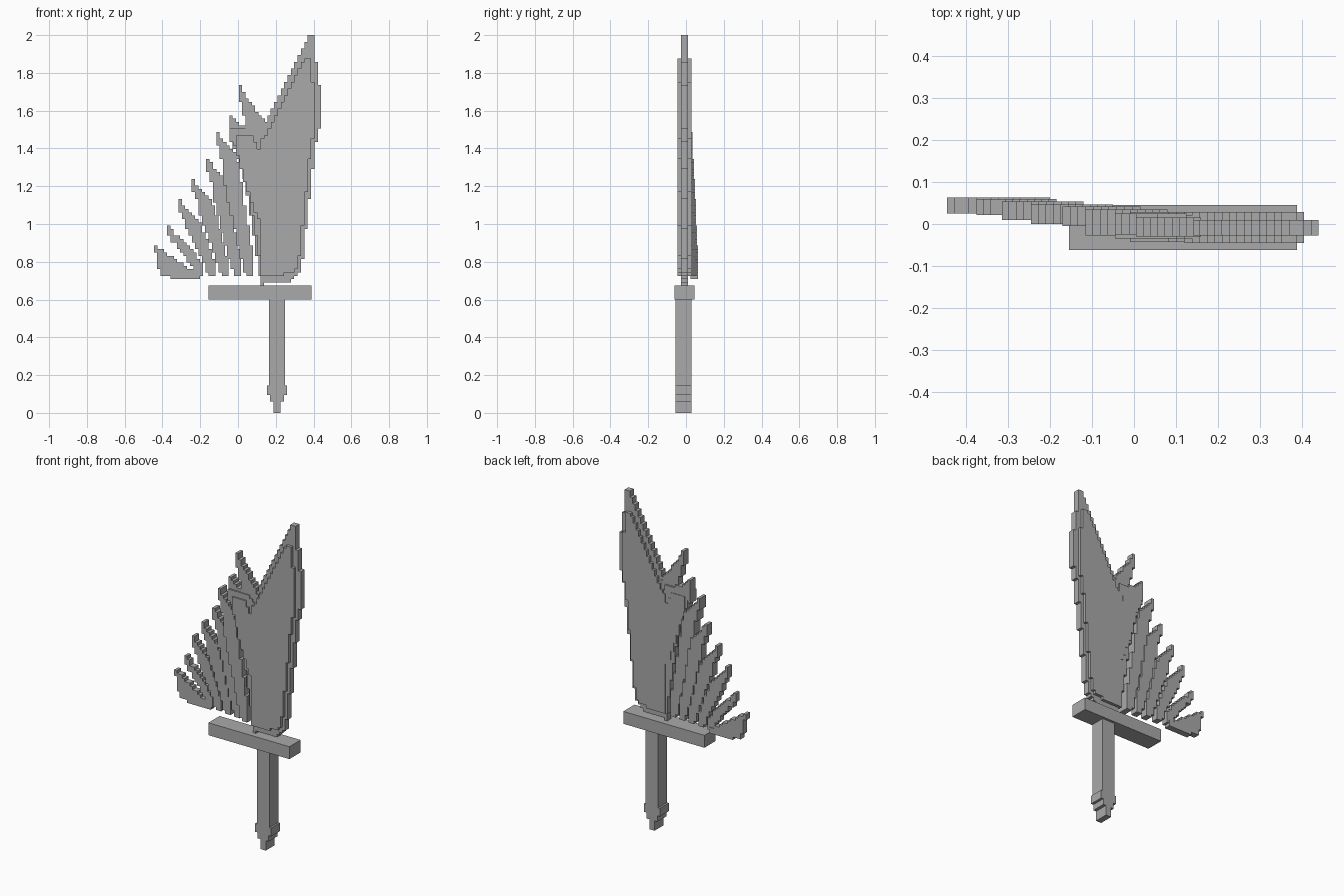
import bpy
import bmesh
import math

cube = bpy.data.objects.get("Cube")
if cube:
    bpy.data.objects.remove(cube)

VOXEL = 0.0177

steel = bpy.data.materials.new("plain_grey")
steel.use_nodes = True
GREY = (0.4, 0.4, 0.4, 1)
steel.diffuse_color = GREY
steel.node_tree.nodes["Principled BSDF"].inputs["Base Color"].default_value = GREY


def height_at(line, x):
    """Height of a left-to-right polyline at x."""
    if x <= line[0][0]:
        return line[0][1]
    for (xa, za), (xb, zb) in zip(line, line[1:]):
        if x <= xb:
            return za + (zb - za) * (x - xa) / (xb - xa)
    return line[-1][1]


def extrude(name, outline, y0, y1):
    """Solid plate from an outline in the front plane."""
    bm = bmesh.new()
    face = bm.faces.new([bm.verts.new((x, y0, z)) for x, z in outline])
    new = bmesh.ops.extrude_face_region(bm, geom=[face])["geom"]
    verts = [v for v in new if isinstance(v, bmesh.types.BMVert)]
    bmesh.ops.translate(bm, vec=(0, y1 - y0, 0), verts=verts)
    bmesh.ops.recalc_face_normals(bm, faces=bm.faces)
    mesh = bpy.data.meshes.new(name)
    bm.to_mesh(mesh)
    bm.free()
    mesh.materials.append(steel)
    obj = bpy.data.objects.new(name, mesh)
    bpy.context.collection.objects.link(obj)


def stepped_plate(name, top, bottom, y0, y1):
    """Plate between two polylines, cut into voxel-wide columns."""
    start, end = top[0][0], top[-1][0]
    count = max(1, round((end - start) / VOXEL))
    step = (end - start) / count
    upper, lower = [], []
    for i in range(count):
        xa, xb = start + i * step, start + (i + 1) * step
        hi = max(height_at(top, xa), height_at(top, xb))
        lo = min(height_at(bottom, xa), height_at(bottom, xb))
        hi, lo = round(hi / VOXEL) * VOXEL, round(lo / VOXEL) * VOXEL
        hi = max(hi, lo + 2 * VOXEL)
        upper += [(xa, hi), (xb, hi)]
        lower += [(xa, lo), (xb, lo)]
    outline = []
    for p in upper + lower[::-1]:
        if not outline or p != outline[-1]:
            outline.append(p)
    extrude(name, outline, y0, y1)


# Handle with stepped pommel, mirrored about its centre line
half = [(0.018, 0), (0.018, 0.06), (0.037, 0.06), (0.037, 0.095),
        (0.053, 0.095), (0.053, 0.145), (0.042, 0.145), (0.042, 0.6)]
cx = 0.207
extrude("handle", [(cx + x, z) for x, z in half]
        + [(cx - x, z) for x, z in reversed(half)], -0.055, 0.03)

# Crossguard
extrude("guard", [(-0.155, 0.6), (0.388, 0.6), (0.388, 0.675), (-0.155, 0.675)],
        -0.062, 0.045)

# Thin cutting edge and thicker blade core
stepped_plate(
    "blade_edge",
    [(0.12, 1.52), (0.145, 1.52), (0.375, 1.98), (0.39, 2.0), (0.41, 1.8), (0.44, 1.62)],
    [(0.12, 0.68), (0.14, 0.69), (0.28, 0.7), (0.3, 0.735), (0.325, 0.74),
     (0.35, 0.97), (0.37, 1.15), (0.39, 1.33), (0.41, 1.47), (0.44, 1.57)],
    -0.027, 0.01)
stepped_plate(
    "blade_core",
    [(0.12, 1.46), (0.145, 1.45), (0.35, 1.86), (0.368, 1.89), (0.405, 1.64)],
    [(0.12, 0.72), (0.28, 0.74), (0.31, 0.78), (0.35, 1.15), (0.375, 1.4), (0.405, 1.52)],
    -0.045, 0.028)

# Inner feathers that join the blade
stepped_plate("inner_feather_back",
              [(0.005, 1.73), (0.03, 1.68), (0.14, 1.53), (0.16, 1.5)],
              [(0.005, 1.69), (0.025, 1.64), (0.06, 1.5), (0.16, 1.3)], -0.03, 0.015)
stepped_plate("inner_feather_middle",
              [(-0.045, 1.58), (0.0, 1.52), (0.125, 1.5)],
              [(-0.045, 1.51), (-0.02, 1.42), (0.05, 1.2), (0.125, 0.72)], -0.025, 0.025)
stepped_plate("inner_feather_front",
              [(-0.045, 1.5), (0.08, 1.51), (0.14, 1.45)],
              [(-0.045, 1.46), (-0.01, 1.42), (0.06, 1.2), (0.14, 0.72)], -0.035, 0.02)
stepped_plate("inner_feather_ridge",
              [(-0.01, 1.475), (0.06, 1.47), (0.12, 1.36)],
              [(-0.01, 1.43), (0.05, 1.2), (0.12, 1.02)], -0.043, 0.028)

# Fan of hooked feathers: tip x, tip z, base x, front y, back y
fan = [(-0.115, 1.48, 0.06, -0.027, 0.035),
       (-0.17, 1.35, -0.005, -0.005, 0.042),
       (-0.245, 1.24, -0.07, 0.0, 0.047),
       (-0.315, 1.13, -0.14, 0.01, 0.053),
       (-0.375, 1.0, -0.205, 0.022, 0.059)]
for i, (tx, tz, bx, y0, y1) in enumerate(fan):
    drop = (tz - 0.72) * 0.35
    top = [(tx, tz), (tx + 0.03, tz - 0.05), (tx + 0.1, tz - 0.11),
           (bx - 0.02, 0.72 + drop * 1.1), (bx + 0.02, 0.77)]
    bottom = [(tx, tz - 0.03), (tx + 0.03, tz - 0.09), (tx + 0.05, tz - drop),
              (bx - 0.02, 0.76), (bx, 0.72), (bx + 0.02, 0.72)]
    stepped_plate("feather_%d" % (i + 1), top, bottom, y0, y1)

# Lowest feather, broad and short
stepped_plate("lowest_feather",
              [(-0.445, 0.89), (-0.4, 0.85), (-0.33, 0.81), (-0.26, 0.76), (-0.2, 0.73)],
              [(-0.445, 0.87), (-0.42, 0.83), (-0.405, 0.72), (-0.2, 0.71)],
              0.025, 0.063)
